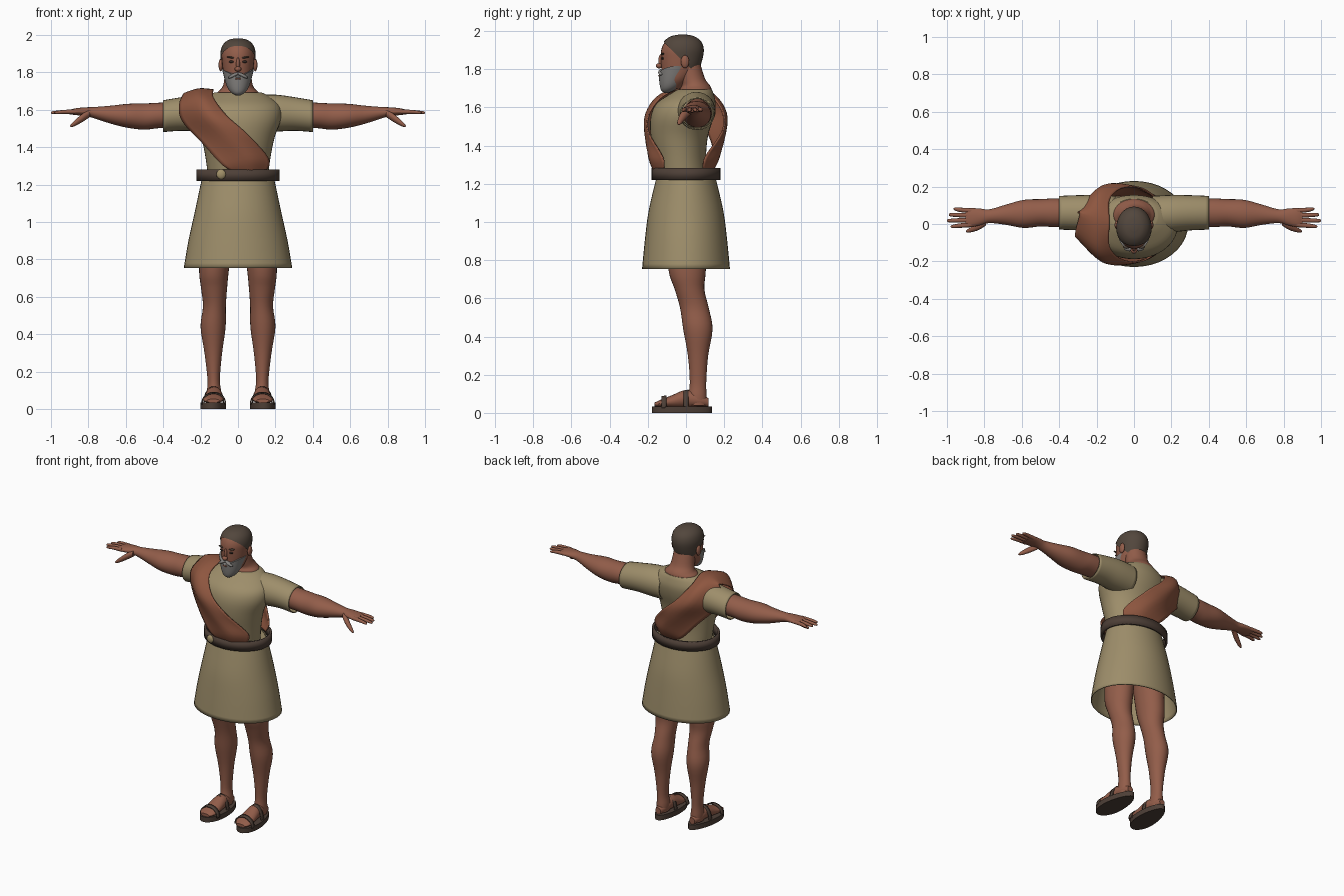
import bpy, bmesh, math
from mathutils import Vector

cube = bpy.data.objects.get("Cube")
if cube:
    bpy.data.objects.remove(cube, do_unlink=True)


def material(name, rgb):
    m = bpy.data.materials.new(name)
    m.use_nodes = True
    m.diffuse_color = (*rgb, 1)
    m.node_tree.nodes["Principled BSDF"].inputs["Base Color"].default_value = (*rgb, 1)
    return m


skin = material("skin", (.29, .11, .068))
linen = material("linen", (.34, .27, .145))
russet = material("russet_cloth", (.27, .093, .05))
leather = material("leather", (.075, .05, .038))
hair_mat = material("dark_hair", (.085, .062, .046))
grey = material("grey_beard", (.23, .22, .21))
brass = material("brass", (.36, .28, .14))
dark = material("eye_dark", (.03, .02, .016))


def spline(pts, n):
    """Smooth points through a list of tuples, n steps per span."""
    pts = [Vector(p) for p in pts]
    if n == 1:
        return pts
    out = []
    for i in range(len(pts) - 1):
        a, b, c, d = pts[max(i - 1, 0)], pts[i], pts[i + 1], pts[min(i + 2, len(pts) - 1)]
        for k in range(n):
            t = k / n
            out.append(b + (c - a) * (t / 2) + (a * 2 - b * 5 + c * 4 - d) * (t * t / 2)
                       + (b * 3 - a - c * 3 + d) * (t ** 3 / 2))
    return out + [pts[-1]]


def finish(name, bm, mat, mirror=False, thick=0):
    bmesh.ops.recalc_face_normals(bm, faces=bm.faces)
    mesh = bpy.data.meshes.new(name)
    bm.to_mesh(mesh)
    bm.free()
    mesh.materials.append(mat)
    ob = bpy.data.objects.new(name, mesh)
    bpy.context.collection.objects.link(ob)
    bpy.ops.object.select_all(action='DESELECT')
    ob.select_set(True)
    bpy.context.view_layer.objects.active = ob
    bpy.ops.object.shade_smooth_by_angle(angle=math.radians(45))
    if thick:
        ob.modifiers.new("Thickness", 'SOLIDIFY').thickness = thick
    if mirror:
        ob.modifiers.new("Mirror", 'MIRROR').use_mirror_merge = False
    return ob


def loft(name, stations, mat, axis='Z', seg=28, n=4, caps=True, cuts=(), warp=None, **kw):
    """Ellipses (position, centre a, centre b, radius a, radius b) joined along an axis."""
    bm = bmesh.new()
    rings = []
    for p, a, b, ra, rb in spline(stations, n):
        ring = []
        for i in range(seg):
            t = math.tau * i / seg
            u, v = a + ra * math.cos(t), b + rb * math.sin(t)
            ring.append(bm.verts.new({'X': (p, u, v), 'Y': (u, p, v), 'Z': (u, v, p)}[axis]))
        rings.append(ring)
    for r, s in zip(rings, rings[1:]):
        for i in range(seg):
            j = (i + 1) % seg
            bm.faces.new((r[i], r[j], s[j], s[i]))
    if caps:
        bm.faces.new(rings[0])
        bm.faces.new(rings[-1])
    # Cuts remove everything on the side the normal points to
    for co, no in cuts:
        bmesh.ops.bisect_plane(bm, geom=bm.verts[:] + bm.edges[:] + bm.faces[:],
                               plane_co=co, plane_no=no, clear_outer=True)
    if warp:
        for v in bm.verts:
            v.co = warp(v.co)
    return finish(name, bm, mat, **kw)


def blob(name, loc, size, mat, tilt=0, mirror=False):
    bm = bmesh.new()
    bmesh.ops.create_uvsphere(bm, u_segments=16, v_segments=10, radius=1)
    for v in bm.verts:
        x, y, z = v.co.x * size[0], v.co.y * size[1], v.co.z * size[2]
        v.co = Vector(loc) + Vector((x, y, z + tilt * x))
    return finish(name, bm, mat, mirror)


# Tunic: body, sleeves and skirt
loft("tunic_body", [(1.24, 0, -.02, .16, .13), (1.34, 0, -.03, .173, .135),
                    (1.45, 0, -.035, .195, .15), (1.55, 0, -.02, .23, .165),
                    (1.62, 0, 0, .225, .155), (1.67, 0, .03, .17, .115),
                    (1.693, 0, .045, .125, .09)], linen, seg=40)
loft("sleeves", [(.1, .05, 1.58, .1, .1), (.2, .055, 1.582, .1, .099),
                 (.3, .06, 1.578, .094, .09), (.4, .06, 1.566, .09, .085)],
     linen, 'X', caps=False, mirror=True, thick=.006)
loft("skirt", [(.755, 0, 0, .29, .23), (.9, 0, 0, .265, .216), (1.05, 0, 0, .232, .197),
               (1.2, 0, 0, .2, .163), (1.25, 0, 0, .188, .15)],
     linen, seg=40, caps=False, thick=.006)
loft("waist_lining", [(1.225, 0, 0, .19, .15), (1.245, 0, 0, .18, .145)], linen, seg=40, n=1)

# Belt with a round buckle
loft("belt", [(1.22, 0, 0, .222, .18), (1.282, 0, 0, .222, .18)], leather,
     seg=48, n=1, caps=False, thick=.014)
blob("buckle", (-.09, -.168, 1.255), (.026, .014, .026), brass)

# Sash: a draped strip over the right shoulder, down to the waist front and back
front = [((.15, -.12, 1.27), (.07, -.165, 1.265), (-.02, -.165, 1.265)),
         ((.165, -.125, 1.34), (.06, -.195, 1.34), (-.09, -.18, 1.31)),
         ((.05, -.2, 1.47), (-.06, -.215, 1.45), (-.19, -.15, 1.42)),
         ((-.06, -.195, 1.57), (-.17, -.205, 1.57), (-.3, -.08, 1.54)),
         ((-.13, -.12, 1.665), (-.21, -.13, 1.67), (-.315, -.05, 1.63))]
top = ((-.13, .01, 1.71), (-.21, .03, 1.715), (-.29, .06, 1.69))
back = [[(x, -y + .1 * (z - 1.55), z) for x, y, z in row] for row in reversed(front)]
rows = front + [top] + back
lengthwise = [spline([r[k] for r in rows], 5) for k in range(3)]
bm = bmesh.new()
grid = [[bm.verts.new(p) for p in spline(three, 5)] for three in zip(*lengthwise)]
for r, s in zip(grid, grid[1:]):
    for i in range(len(r) - 1):
        bm.faces.new((r[i], r[i + 1], s[i + 1], s[i]))
finish("sash", bm, russet, thick=.008)

# Neck and head
loft("neck", [(1.64, 0, .045, .12, .085), (1.69, 0, .05, .112, .084),
              (1.715, 0, .05, .088, .076), (1.75, 0, .032, .075, .068),
              (1.83, 0, .01, .068, .065)], skin)
skull = [(1.7, 0, -.065, .035, .04), (1.74, 0, -.055, .064, .07), (1.79, 0, -.035, .077, .093),
         (1.85, 0, -.026, .085, .106), (1.9, 0, -.022, .088, .108), (1.94, 0, -.02, .076, .092),
         (1.966, 0, -.02, .048, .058), (1.976, 0, -.02, .012, .014)]
loft("head", skull, skin, n=5)
loft("hair", [(z + .006, a, b + .002, ra + .006, rb + .005) for z, a, b, ra, rb in skull],
     hair_mat, n=5, cuts=[((0, -.12, 1.945), (0, -.7, -.72)), ((0, 0, 1.79), (0, 0, -1))])
blob("ears", (.092, -.005, 1.84), (.012, .022, .034), skin, mirror=True)
blob("nose_bridge", (0, -.13, 1.845), (.01, .015, .035), skin)
blob("nose_tip", (0, -.141, 1.818), (.018, .017, .014), skin)
blob("eyes", (.034, -.122, 1.857), (.015, .007, .007), dark, mirror=True)
blob("eyebrows", (.037, -.122, 1.88), (.023, .009, .005), hair_mat, .15, True)

# Beard rising to sideburns, moustache and lip
loft("beard", [(1.677, 0, -.102, .012, .012), (1.69, 0, -.095, .034, .035),
               (1.72, 0, -.075, .061, .063), (1.77, 0, -.05, .085, .093)], grey,
     cuts=[((0, -.015, 0), (0, 1, 0))],
     warp=lambda c: c + Vector((0, 0, .55 * abs(c.x) * min(1, max(0, (c.z - 1.7) / .07)))))
blob("moustache", (.024, -.132, 1.784), (.029, .014, .01), grey, -.45, True)
blob("lower_lip", (0, -.14, 1.766), (.017, .006, .005), skin)

# Arms, fingers and thumbs
loft("arms", [(.28, .06, 1.575, .07, .07), (.42, .06, 1.57, .076, .068),
              (.5, .06, 1.564, .073, .07), (.59, .054, 1.568, .075, .064),
              (.68, .05, 1.574, .055, .048), (.77, .042, 1.585, .037, .03),
              (.82, .038, 1.59, .044, .023), (.87, .034, 1.59, .051, .018),
              (.9, .033, 1.588, .046, .012)], skin, 'X', mirror=True)
for label, y, tip in (("little", .071, .965), ("ring", .046, .99),
                      ("middle", .021, 1), ("index", -.004, .98)):
    spread = y + (y - .033) * .25
    loft(label + "_fingers", [(.87, y, 1.59, .013, .013), (.93, (y + spread) / 2, 1.589, .012, .011),
                              (tip - .01, spread, 1.585, .009, .008), (tip, spread, 1.584, .003, .003)],
         skin, 'X', seg=10, n=3, mirror=True)
loft("thumbs", [(.79, .015, 1.582, .022, .02), (.83, -.012, 1.558, .02, .022),
                (.87, -.03, 1.53, .014, .016), (.89, -.037, 1.517, .009, .009),
                (.897, -.039, 1.513, .003, .003)], skin, 'X', seg=12, mirror=True)

# Legs and feet
loft("legs", [(.98, .11, 0, .09, .11), (.75, .128, .006, .08, .098), (.65, .128, .018, .07, .078),
              (.55, .126, .044, .061, .075), (.44, .133, .062, .067, .077),
              (.3, .132, .063, .047, .053), (.16, .13, .063, .033, .043),
              (.09, .128, .06, .038, .048), (.04, .128, .06, .035, .05)], skin, mirror=True)
loft("feet", [(.118, .128, .055, .02, .022), (.07, .128, .065, .037, .036),
              (0, .128, .074, .043, .046), (-.07, .13, .06, .05, .034),
              (-.13, .133, .05, .054, .02), (-.165, .133, .044, .034, .01)],
     skin, 'Y', seg=20, mirror=True)

# Sandals: soles narrowing to the heel, with two arched straps each
loft("sandal_soles", [(0, .13, -.021, .07, .156), (.034, .13, -.021, .07, .156)], leather, n=1,
     warp=lambda c: Vector((.13 + (c.x - .13) * (.93 - 1.1 * c.y) - .05 * c.y, c.y, c.z)),
     mirror=True)
for label, y, height, width in (("toe", -.115, .06, .066), ("ankle", .0, .09, .056)):
    loft(label + "_straps", [(y - .013, .13, .032, width, height - .004),
                             (y + .013, .13, .032, width, height)], leather, 'Y',
         n=1, caps=False, cuts=[((0, 0, .025), (0, 0, -1))], mirror=True, thick=.007)
